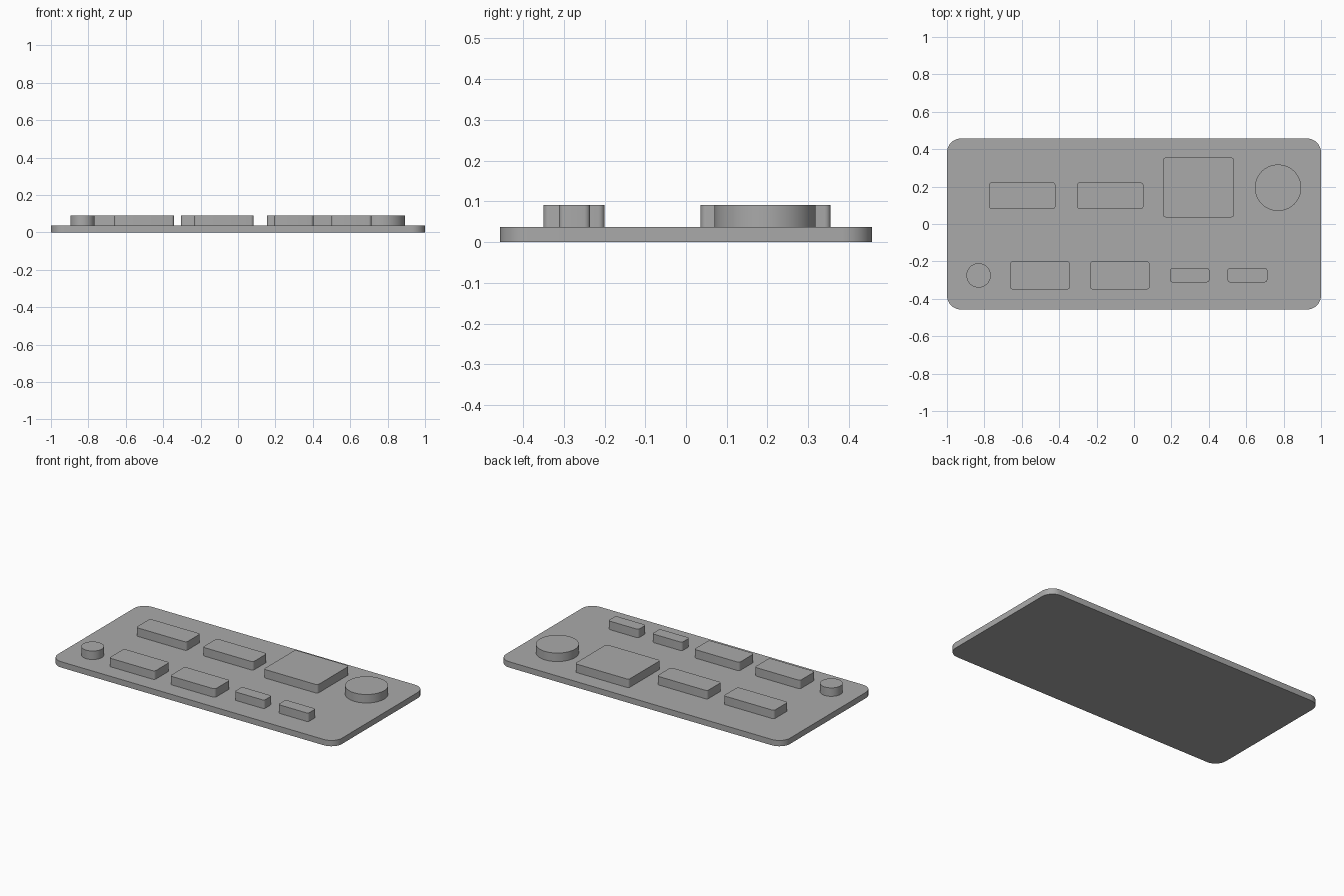
import bpy
import bmesh
from math import sin, cos, pi, radians

if "Cube" in bpy.data.objects:
    bpy.data.objects.remove(bpy.data.objects["Cube"], do_unlink=True)

grey = bpy.data.materials.new("plain_grey")
grey.use_nodes = True
colour = (0.4, 0.4, 0.4, 1)
grey.diffuse_color = colour
grey.node_tree.nodes["Principled BSDF"].inputs["Base Color"].default_value = colour

BOARD_TOP = 0.037
PART_TOP = 0.091


def rounded_outline(x0, x1, y0, y1, radius, steps):
    """Counter-clockwise rectangle outline with arc corners."""
    corners = [(x1, y1), (x0, y1), (x0, y0), (x1, y0)]
    inward = [(-1, -1), (1, -1), (1, 1), (-1, 1)]
    points = []
    for i, ((x, y), (sx, sy)) in enumerate(zip(corners, inward)):
        for k in range(steps + 1):
            a = (i + k / steps) * pi / 2
            points.append((x + radius * (sx + cos(a)), y + radius * (sy + sin(a))))
    return points


def circle_outline(x, y, radius, sides=64):
    angles = [2 * pi * i / sides for i in range(sides)]
    return [(x + radius * cos(a), y + radius * sin(a)) for a in angles]


def extrude_part(name, outline, z0, z1):
    bm = bmesh.new()
    base = bm.faces.new([bm.verts.new((x, y, z0)) for x, y in outline])
    top = bmesh.ops.extrude_face_region(bm, geom=[base], use_keep_orig=True)["geom"]
    verts = [g for g in top if isinstance(g, bmesh.types.BMVert)]
    bmesh.ops.translate(bm, vec=(0, 0, z1 - z0), verts=verts)
    bmesh.ops.recalc_face_normals(bm, faces=bm.faces)
    mesh = bpy.data.meshes.new(name)
    bm.to_mesh(mesh)
    bm.free()
    mesh.materials.append(grey)
    obj = bpy.data.objects.new(name, mesh)
    bpy.context.collection.objects.link(obj)
    bpy.ops.object.select_all(action="DESELECT")
    obj.select_set(True)
    bpy.context.view_layer.objects.active = obj
    bpy.ops.object.shade_smooth_by_angle(angle=radians(30))
    return obj


# Base board
extrude_part("board", rounded_outline(-1, 1, -0.457, 0.457, 0.075, 10), 0, BOARD_TOP)

# Raised rectangular blocks: x range, y range
blocks = {
    "back_block_right": (-0.775, -0.42, 0.08, 0.222),
    "back_block_middle": (-0.305, 0.05, 0.08, 0.222),
    "large_square_block": (0.155, 0.535, 0.036, 0.355),
    "front_block_right": (-0.663, -0.342, -0.35, -0.2),
    "front_block_middle": (-0.235, 0.083, -0.35, -0.2),
    "small_block_inner": (0.193, 0.403, -0.312, -0.235),
    "small_block_outer": (0.5, 0.713, -0.312, -0.235),
}
for name, rect in blocks.items():
    extrude_part(name, rounded_outline(*rect, 0.015, 5), BOARD_TOP, PART_TOP)

# Raised round discs: centre and radius
discs = {
    "large_disc": (0.77, 0.194, 0.124),
    "small_disc": (-0.831, -0.275, 0.065),
}
for name, disc in discs.items():
    extrude_part(name, circle_outline(*disc), BOARD_TOP, PART_TOP)
